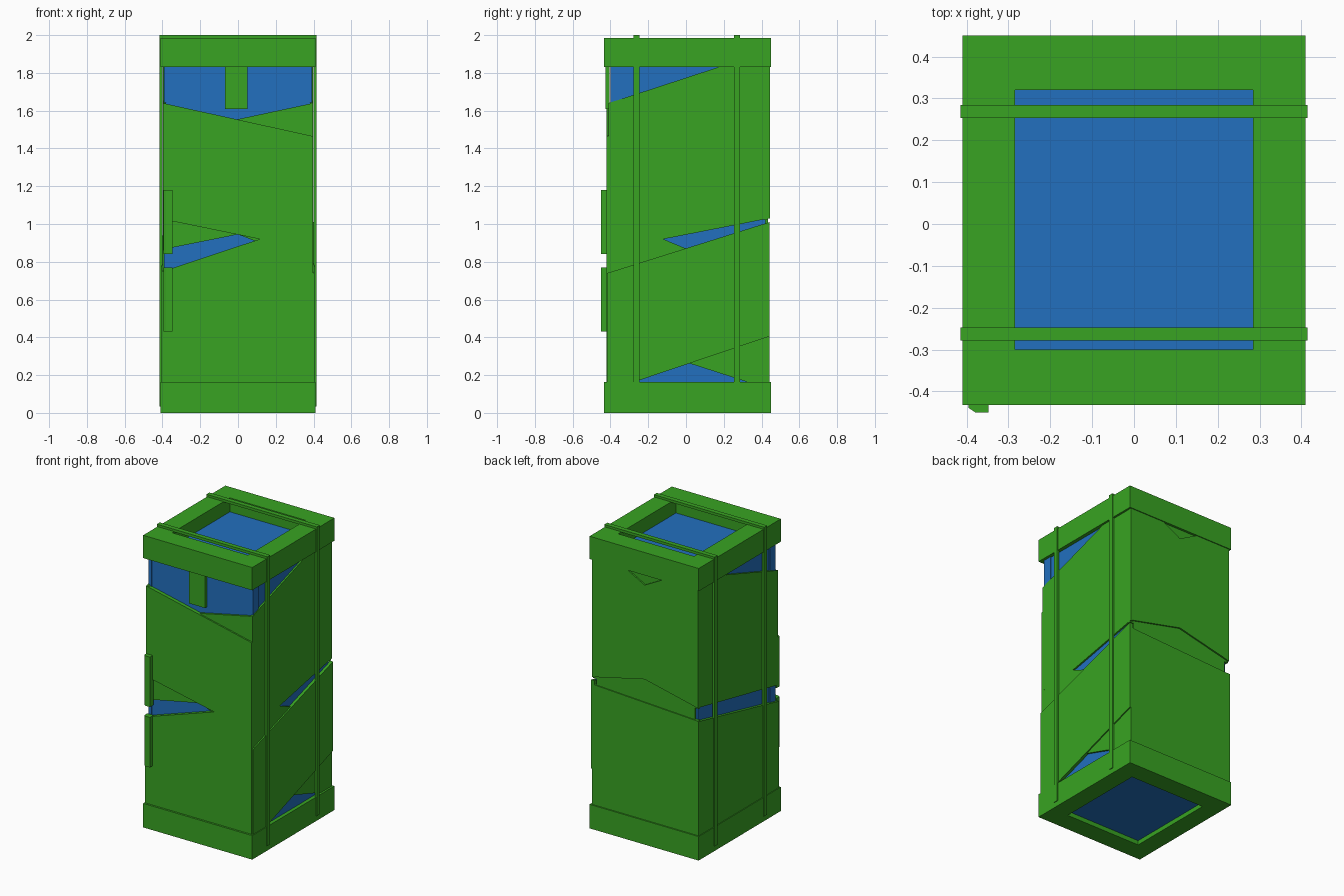
import bpy, bmesh
from mathutils import Vector

cube = bpy.data.objects.get("Cube")
if cube:
    bpy.data.objects.remove(cube, do_unlink=True)


def material(name, colour):
    m = bpy.data.materials.new(name)
    m.use_nodes = True
    m.diffuse_color = (*colour, 1)
    m.node_tree.nodes["Principled BSDF"].inputs["Base Color"].default_value = (*colour, 1)
    return m


GREEN = material("green_wrap", (0.04, 0.37, 0.016))
BLUE = material("blue_case", (0.016, 0.16, 0.52))


def finish(bm, name, mat):
    bmesh.ops.recalc_face_normals(bm, faces=bm.faces)
    me = bpy.data.meshes.new(name)
    bm.to_mesh(me)
    bm.free()
    me.materials.append(mat)
    ob = bpy.data.objects.new(name, me)
    bpy.context.collection.objects.link(ob)
    return ob


def plate(name, axis, a, b, outline, mat=GREEN):
    """Flat outline in the plane across the axis, extruded from a to b."""
    bm = bmesh.new()
    verts = []
    for p in outline:
        co = list(p)
        co.insert(axis, a)
        verts.append(bm.verts.new(co))
    face = bm.faces.new(verts)
    out = bmesh.ops.extrude_face_region(bm, geom=[face])
    shift = Vector((0, 0, 0))
    shift[axis] = b - a
    moved = [v for v in out["geom"] if isinstance(v, bmesh.types.BMVert)]
    bmesh.ops.translate(bm, vec=shift, verts=moved)
    return finish(bm, name, mat)


def box(name, lo, hi, mat=GREEN):
    (x0, y0, z0), (x1, y1, z1) = lo, hi
    return plate(name, 2, z0, z1, [(x0, y0), (x1, y0), (x1, y1), (x0, y1)], mat)


def frame(name, z0, z1):
    """Rectangular cap with a window through it."""
    bm = bmesh.new()
    rings = []
    for x, y0, y1 in ((0.41, -0.433, 0.45), (0.285, -0.3, 0.32)):
        for z in (z0, z1):
            rings.append([bm.verts.new((px, py, z)) for px, py in
                          ((-x, y0), (x, y0), (x, y1), (-x, y1))])
    out_low, out_high, in_low, in_high = rings
    for r, s in ((out_low, out_high), (out_high, in_high),
                 (in_high, in_low), (in_low, out_low)):
        for i in range(4):
            j = (i + 1) % 4
            bm.faces.new((r[i], r[j], s[j], s[i]))
    return finish(bm, name, GREEN)


# Inner case with corner guards at the front
box("case", (-0.385, -0.395, 0.03), (0.385, 0.42, 1.89), BLUE)
for side, s in (("left", 1), ("right", -1)):
    x0, x1 = sorted((s * 0.37, s * 0.392))
    box(side + "_corner_guard", (x0, -0.4, 0.1), (x1, -0.34, 1.88), BLUE)

# End caps
frame("bottom_cap", 0, 0.163)
frame("top_cap", 1.83, 1.985)

# Front wrap: outer sheet over a slanted inner sheet
L, R, LOW, HIGH = -0.397, 0.397, 0.1, 1.86
plate("front_outer_wrap", 1, -0.395, -0.42,
      [(L, 1.64), (R, 1.465), (R, LOW), (L, LOW), (L, 0.75), (0.115, 0.92), (L, 1.025)])
plate("front_inner_wrap", 1, -0.39, -0.41,
      [(L, 1.5), (0, 1.555), (R, 1.64), (R, 0.9), (0.115, 0.9), (0, 0.945), (L, 0.865)])

# Back wrap: lower sheet, peaked upper sheet, and the layer beneath
plate("back_inner_wrap", 1, 0.415, 0.434, [(L, 1.02), (R, 1.02), (R, HIGH), (L, HIGH)])
plate("back_middle_wrap", 1, 0.415, 0.434, [(-0.37, 0.8), (0.37, 0.8), (0.37, 1.2), (-0.37, 1.2)])
plate("back_lower_wrap", 1, 0.415, 0.441, [(L, LOW), (R, LOW), (R, 0.98), (L, 0.94)])
plate("back_upper_wrap", 1, 0.415, 0.444,
      [(L, 1.03), (0, 1.12), (R, 1.03), (R, HIGH), (0.19, HIGH), (0, 1.76), (-0.19, HIGH), (L, HIGH)])

# Left side wrap
F, B = -0.418, 0.442
plate("left_upper_wrap", 0, 0.38, 0.396,
      [(-0.41, 1.64), (0.17, 1.83), (0.2, HIGH), (B, HIGH), (B, 1.03), (-0.12, 0.92),
       (0, 0.87), (-0.1, 0.75), (-0.41, 0.7)])
plate("left_lower_wrap", 0, 0.38, 0.405,
      [(F, LOW), (-0.4, LOW), (-0.27, 0.165), (B, 0.405), (B, 1.01), (F, 0.74)])
plate("left_base_wrap", 0, 0.38, 0.397,
      [(0.0, 0.268), (0.32, 0.165), (0.4, LOW), (B, LOW), (B, 0.5), (0.1, 0.5)])

# Right side wrap
plate("right_upper_wrap", 0, -0.38, -0.398,
      [(-0.41, 1.64), (0.17, 1.83), (0.2, HIGH), (B, HIGH), (B, 1.03), (-0.41, 0.86)])
plate("right_lower_wrap", 0, -0.38, -0.405,
      [(F, LOW), (B, LOW), (B, 0.94), (F, 0.75)])

# Straps over the top and down both sides
for name, y in (("front_strap", -0.263), ("back_strap", 0.269)):
    plate(name, 1, y - 0.016, y + 0.016,
          [(-0.415, 0.035), (-0.415, 2), (0.415, 2), (0.415, 0.035),
           (0.4, 0.035), (0.4, 1.982), (-0.4, 1.982), (-0.4, 0.035)])

# Front flap and the two edge tabs
box("front_flap", (-0.07, -0.425, 1.61), (0.05, -0.405, 1.86))
for name, z in (("upper_tab", 0.84), ("lower_tab", 0.43)):
    plate(name, 2, z, z + 0.34,
          [(-0.395, -0.41), (-0.395, -0.44), (-0.38, -0.45), (-0.348, -0.45), (-0.348, -0.41)])
